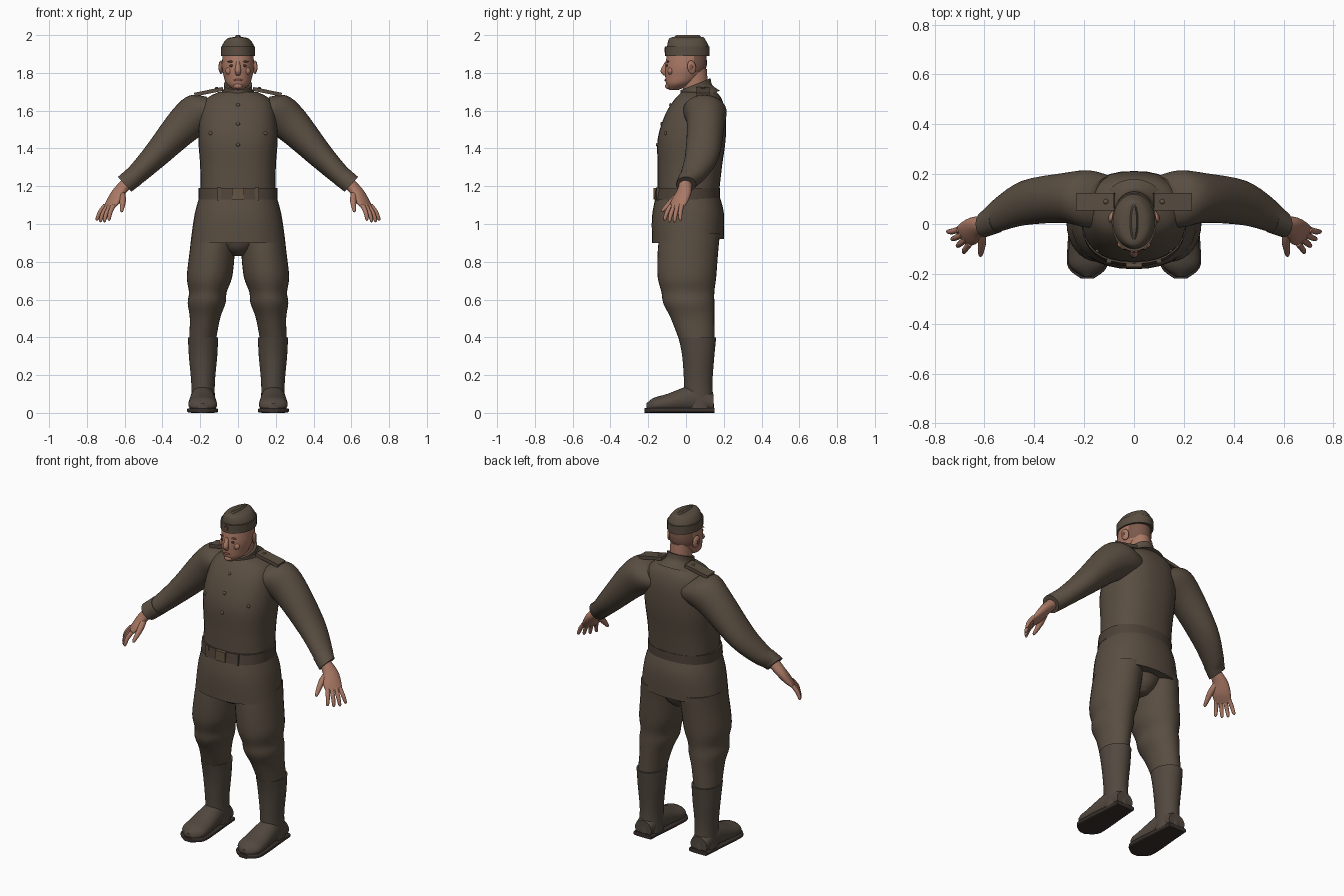
import bpy, bmesh, math
from mathutils import Vector

default_cube = bpy.data.objects.get("Cube")
if default_cube:
    bpy.data.objects.remove(default_cube, do_unlink=True)


def material(name, *rgb):
    mat = bpy.data.materials.new(name)
    mat.use_nodes = True
    mat.diffuse_color = (*rgb, 1)
    mat.node_tree.nodes["Principled BSDF"].inputs["Base Color"].default_value = (*rgb, 1)
    return mat


cloth = material("brown wool", .1, .075, .053)
leather = material("boot leather", .085, .066, .05)
strap = material("belt leather", .075, .055, .04)
rubber = material("dark sole", .04, .03, .025)
skin = material("skin", .4, .19, .13)
hair = material("cropped hair", .2, .1, .07)
dark = material("dark eye", .07, .035, .025)
lips = material("lips", .27, .09, .07)
metal = material("dull brass", .13, .09, .055)
red = material("badge red", .2, .06, .04)

X, Y, Z = Vector((1, 0, 0)), Vector((0, 1, 0)), Vector((0, 0, 1))


def smooth_step(before, start, end, after, t):
    """Catmull-Rom interpolation of every value in a section."""
    result = []
    for p, q, r, s in zip(before, start, end, after):
        slope_in, slope_out = (r - p) / 2, (s - q) / 2
        cubic = 2 * (q - r) + slope_in + slope_out
        square = 3 * (r - q) - 2 * slope_in - slope_out
        result.append(((cubic * t + square) * t + slope_in) * t + q)
    return result


def loft(name, sections, mat, u=X, v=Y, power=2, sides=32, steps=4):
    """Skin rounded rings; a section is x, y, z, half-size along u, half-size along v."""
    padded = [sections[0], *sections, sections[-1]]
    rows = [smooth_step(*padded[i:i + 4], step / steps)
            for i in range(len(sections) - 1) for step in range(steps)]
    rows.append(sections[-1])
    bm = bmesh.new()
    rings = []
    for x, y, z, along_u, along_v in rows:
        ring = []
        for k in range(sides):
            angle = math.tau * k / sides
            c, n = (math.copysign(abs(w) ** (2 / power), w) for w in (math.cos(angle), math.sin(angle)))
            ring.append(bm.verts.new(Vector((x, y, z)) + u * along_u * c + v * along_v * n))
        rings.append(ring)
    for low, high in zip(rings, rings[1:]):
        for k in range(sides):
            bm.faces.new((low[k - 1], low[k], high[k], high[k - 1]))
    bm.faces.new(rings[0])
    bm.faces.new(rings[-1])
    bmesh.ops.recalc_face_normals(bm, faces=bm.faces[:])
    mesh = bpy.data.meshes.new(name)
    bm.to_mesh(mesh)
    bm.free()
    mesh.materials.append(mat)
    ob = bpy.data.objects.new(name, mesh)
    bpy.context.collection.objects.link(ob)
    return ob


def upright(name, rows, mat, centre=lambda z: 0, slope=0, power=2):
    """Stack level or sloping rings; a row is height, half-width, front edge, back edge."""
    sections = [(centre(z), (front + back) / 2, z, half, (back - front) / 2)
                for z, half, front, back in rows]
    return loft(name, sections, mat, v=Y + Z * slope, power=power)


def finish(name, size, mat):
    ob = bpy.context.object
    ob.name, ob.scale = name, size
    ob.data.materials.append(mat)
    return ob


def blob(name, location, size, mat):
    bpy.ops.mesh.primitive_uv_sphere_add(segments=16, ring_count=10, radius=1, location=location)
    return finish(name, size, mat)


def box(name, location, size, mat, lean=0):
    bpy.ops.mesh.primitive_cube_add(size=1, location=location, rotation=(0, lean, 0))
    ob = finish(name, size, mat)
    ob.modifiers.new("soft edges", "BEVEL").width = .005


def on_front(ob, x, z):
    bpy.context.view_layer.update()
    return ob.ray_cast(Vector((x, -2, z)), Y)[1]


# Tunic, skirt, collar and belt
tunic = upright("tunic", [(1.12, .2, -.15, .17), (1.3, .2, -.15, .19), (1.45, .21, -.15, .21),
                          (1.58, .2, -.11, .21), (1.66, .17, -.06, .19), (1.7, .1, -.02, .16)],
                cloth, power=2.4)
upright("tunic_skirt", [(1.16, .2, -.16, .17), (1.05, .23, -.18, .2), (.91, .25, -.18, .2)],
        cloth, slope=.06, power=2.3)
upright("collar", [(1.66, .13, -.05, .18), (1.7, .08, -.03, .14), (1.74, .075, -.03, .13)],
        cloth, slope=.4)
belt = upright("belt", [(1.13, .21, -.17, .18), (1.19, .21, -.16, .18)], strap, power=2.3)
box("belt_buckle", on_front(belt, 0, 1.16), (.065, .015, .06), metal)
for x in (-.1, .1):
    box("belt_loop", on_front(belt, x, 1.16), (.02, .015, .07), cloth)

# Chest and pocket buttons
for x, z in ((0, 1.63), (0, 1.53), (0, 1.42), (-.145, 1.48), (.145, 1.48)):
    blob("button", on_front(tunic, x, z), (.01, .007, .01), metal)

# Neck and head, with hair on the back of the skull
upright("neck", [(1.67, .06, -.01, .12), (1.82, .06, -.03, .11)], skin)
head = upright("head", [(1.71, .02, -.09, -.04), (1.74, .06, -.105, .03), (1.78, .075, -.11, .08),
                        (1.84, .085, -.11, .11), (1.95, .075, -.09, .1)], skin)
head.data.materials.append(hair)
for face in head.data.polygons:
    face.material_index = int(face.center.y > .045 and face.center.z > 1.8)

# Face
upright("nose", [(1.86, .009, -.11, -.09), (1.81, .016, -.135, -.1), (1.785, .01, -.115, -.1)], skin)
blob("mouth", on_front(head, 0, 1.762), (.024, .005, .006), lips)
blob("chin", on_front(head, 0, 1.73) + Y * .01, (.026, .02, .016), skin)
for s in (-1, 1):
    blob("eye", on_front(head, s * .034, 1.838), (.013, .004, .006), dark)
    blob("brow", on_front(head, s * .036, 1.86), (.02, .006, .005), hair)
    blob("cheek", on_front(head, s * .045, 1.81) + Y * .012, (.022, .015, .02), skin)
    ear = blob("ear", (s * .09, .03, 1.83), (.011, .024, .036), skin)
    ear.rotation_euler = (.2, 0, s * .3)
    blob("ear_hollow", (s * .1, .025, 1.83), (.003, .011, .018), hair)

# Folded side cap with turned-up flap, crown ridge and star badge
upright("cap_crown", [(1.89, .085, -.1, .12), (1.94, .085, -.1, .12),
                      (1.98, .06, -.09, .1), (1.99, .02, -.07, .09)], cloth)
flap = upright("cap_flap", [(1.89, .09, -.11, .125), (1.94, .09, -.11, .125)], cloth)
upright("cap_ridge", [(1.97, .03, -.09, .1), (2, .01, -.05, .07)], cloth)
bpy.ops.mesh.primitive_cylinder_add(vertices=10, radius=.015, depth=.008,
                                    location=on_front(flap, 0, 1.92), rotation=(math.pi / 2, 0, 0))
for vert in bpy.context.object.data.vertices:
    if (vert.index // 2) % 2:
        vert.co.xy *= .45
finish("cap_badge", (1, 1, 1), red)

upright("trouser_seat", [(.95, .16, -.15, .17), (.87, .1, -.12, .14), (.83, .04, -.06, .1)], cloth)

for s, side in ((-1, "right"), (1, "left")):
    def limb(part, points, mat, u, v=Y, sides=32):
        """A point is x, y, z, half-size along u, and half-size along v if it differs."""
        sections = [(s * x, y, z, half[0], half[-1]) for x, y, z, *half in points]
        loft(f"{side}_{part}", sections, mat, u, v, sides=sides)

    # Sleeve and cuff
    across = Vector((s * .67, 0, .74))
    limb("sleeve", [(.1, .09, 1.6, .1), (.18, .1, 1.595, .115), (.28, .105, 1.53, .1),
                    (.44, .085, 1.36, .07, .09), (.54, .04, 1.26, .055, .07), (.59, .01, 1.22, .05)],
         cloth, across)
    limb("cuff", [(.545, .03, 1.255, .055, .065), (.6, 0, 1.21, .053)], cloth, across)

    # Shoulder board
    box(f"{side}_shoulder_board", (s * .155, .09, 1.7), (.155, .07, .02), cloth, s * .2)
    blob(f"{side}_board_button", (s * .113, .09, 1.72), (.01, .01, .006), metal)

    # Palm, fanned fingers and thumb; directions are for the left hand, mirrored by s
    wide = Vector((-.6, -.78, 0))
    thick = Vector((.7, -.54, .46))
    reach = Vector((.04, -.025, -.09))
    mirror = Vector((s, 1, 1))
    limb("palm", [(.585, 0, 1.22, .034), (.63, -.01, 1.17, .03, .044),
                  (.66, -.035, 1.12, .024, .053), (.69, -.055, 1.08, .01, .045)],
         skin, thick * mirror, wide * mirror)
    for i, finger in enumerate(("index", "middle", "ring", "little")):
        offset = .036 - .024 * i
        base = Vector((.68, -.05, 1.1)) + wide * offset
        stretch = reach * (1.05 - 4 * abs(offset)) + wide * offset / 2
        joints = [(*(base + stretch * t + thick * math.sin(math.pi * t) * .007), radius)
                  for t, radius in ((0, .013), (.5, .012), (.9, .009), (1, .003))]
        limb(f"{finger}_finger", joints, skin, thick * mirror, wide * mirror, sides=12)
    limb("thumb", [(.617, -.02, 1.17, .018), (.61, -.07, 1.125, .017),
                   (.615, -.12, 1.075, .01), (.616, -.13, 1.065, .003)],
         skin, X, Vector((0, .6, -.8)), sides=12)

    # Trouser leg, bloused over the boot
    upright(f"{side}_trouser_leg", [(.95, .12, -.14, .18), (.85, .12, -.15, .17), (.72, .12, -.15, .16),
                                    (.64, .1, -.13, .15), (.58, .1, -.12, .15), (.5, .08, -.08, .15),
                                    (.37, .07, -.03, .15)], cloth, centre=lambda z: s * (.23 - .11 * z))

    # Boot shaft
    upright(f"{side}_boot_shaft", [(.4, .08, -.04, .16), (.3, .075, -.02, .15), (.15, .062, -.01, .14),
                                   (.02, .065, -.01, .15)], leather, centre=lambda z: s * .185)

    # Foot from heel to toe: depth, half-width, height; the sole follows its outline
    foot = [(.145, .055, .1), (.05, .062, .15), (-.1, .075, .1), (-.17, .07, .08), (-.21, .02, .05)]
    limb("boot_foot", [(.187, y, tall / 2, half, tall / 2) for y, half, tall in foot], leather, X, Z)
    welt = [(.187, y * 1.04, .013, half + .006, .013) for y, half, tall in foot]
    loft(f"{side}_boot_sole", [(s * x, *rest) for x, *rest in welt], rubber, X, Z, power=5)

# Smooth shading with crisp hems
bpy.ops.object.select_all(action="DESELECT")
for ob in bpy.context.scene.objects:
    if ob.type == "MESH":
        ob.select_set(True)
        bpy.context.view_layer.objects.active = ob
bpy.ops.object.shade_smooth_by_angle(angle=math.radians(42))
